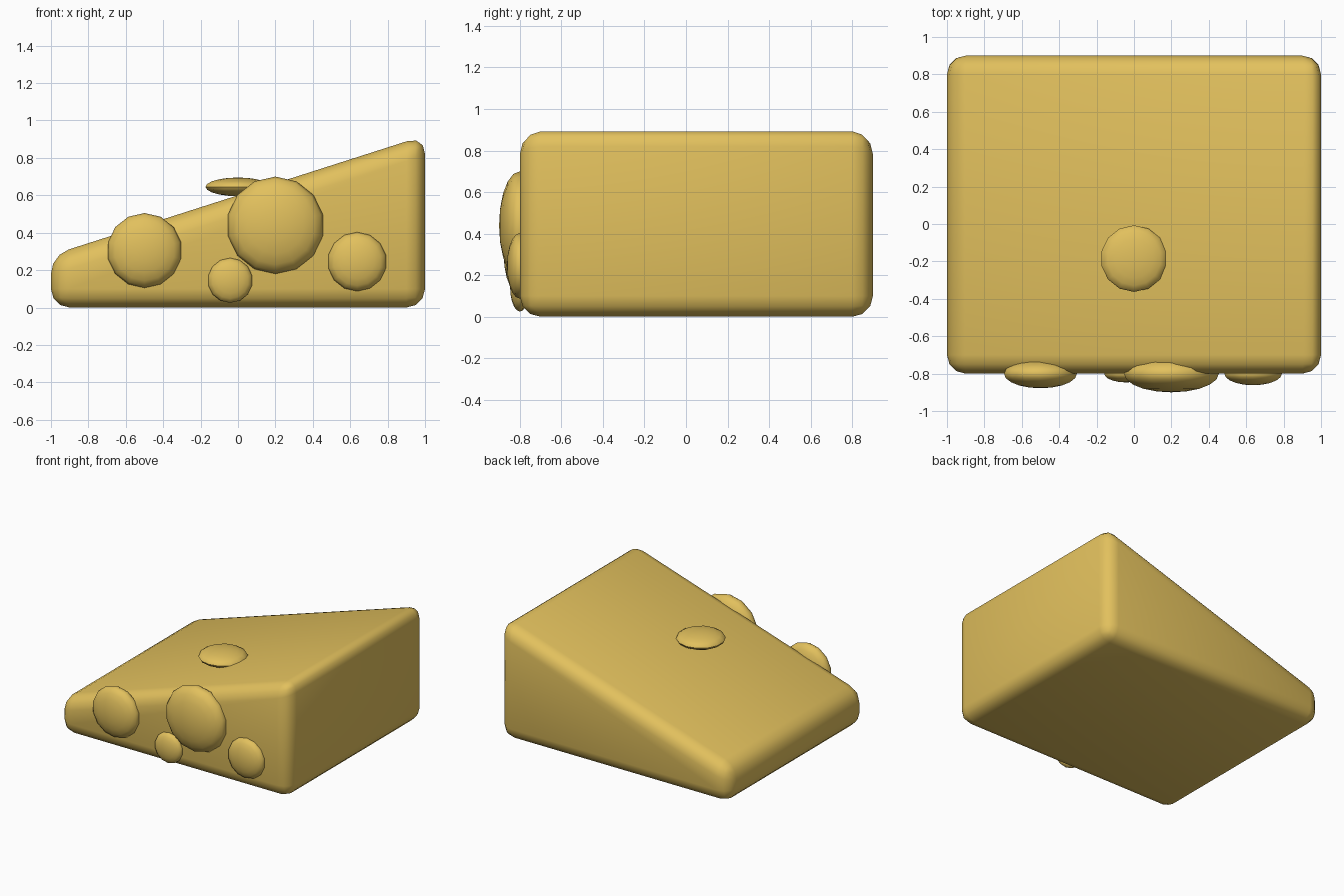
import bpy, bmesh, math

if "Cube" in bpy.data.objects:
    bpy.data.objects.remove(bpy.data.objects["Cube"])

cheese = bpy.data.materials.new("cheese yellow")
cheese.diffuse_color = (0.76, 0.53, 0.11, 1)
cheese.use_nodes = True
cheese.node_tree.nodes["Principled BSDF"].inputs["Base Color"].default_value = cheese.diffuse_color


def finish(bm, name):
    bmesh.ops.recalc_face_normals(bm, faces=bm.faces)
    mesh = bpy.data.meshes.new(name)
    bm.to_mesh(mesh)
    bm.free()
    mesh.materials.append(cheese)
    obj = bpy.data.objects.new(name, mesh)
    bpy.context.collection.objects.link(obj)
    bpy.ops.object.select_all(action='DESELECT')
    obj.select_set(True)
    bpy.context.view_layer.objects.active = obj
    bpy.ops.object.shade_smooth_by_angle(angle=math.radians(50))
    return obj


# Wedge body: side profile extruded along y, then rounded
bm = bmesh.new()
profile = [(-1, 0), (1, 0), (1, 0.92), (-1, 0.28)]
face = bm.faces.new([bm.verts.new((x, -0.8, z)) for x, z in profile])
ext = bmesh.ops.extrude_face_region(bm, geom=[face])
bmesh.ops.translate(bm, vec=(0, 1.7, 0),
                    verts=[v for v in ext["geom"] if isinstance(v, bmesh.types.BMVert)])
bmesh.ops.recalc_face_normals(bm, faces=bm.faces)
bmesh.ops.bevel(bm, geom=bm.edges[:], offset=0.1, offset_type='OFFSET',
                segments=3, profile=0.5, affect='EDGES')
finish(bm, "wedge_body")


# Flattened round bumps: 14 sided, with a corner pointing along the second axis
def bump(name, centre, radius, depth, on_front):
    bm = bmesh.new()
    bmesh.ops.create_uvsphere(bm, u_segments=14, v_segments=10, radius=1)
    # turn the ring so that a corner lies on the y axis
    turn = math.pi / 2
    c, s = math.cos(turn), math.sin(turn)
    on_y = max(v.co.y for v in bm.verts) > max(v.co.x for v in bm.verts)
    for v in bm.verts:
        x, y, z = v.co
        if not on_y:
            x, y = c * x - s * y, s * x + c * y
        v.co = (x * radius, y * radius, z * depth)
        if on_front:
            v.co = (v.co.x, -v.co.z, v.co.y)
    finish(bm, name).location = centre


for i, (x, z, r, d) in enumerate([(-0.5, 0.305, 0.2, 0.078), (0.2, 0.44, 0.26, 0.1),
                                  (0.637, 0.245, 0.158, 0.062), (-0.042, 0.145, 0.12, 0.047)]):
    bump(f"front_bump_{i + 1}", (x, -0.8, z), r, d, True)
bump("top_bump", (0, -0.185, 0.645), 0.178, 0.05, False)
